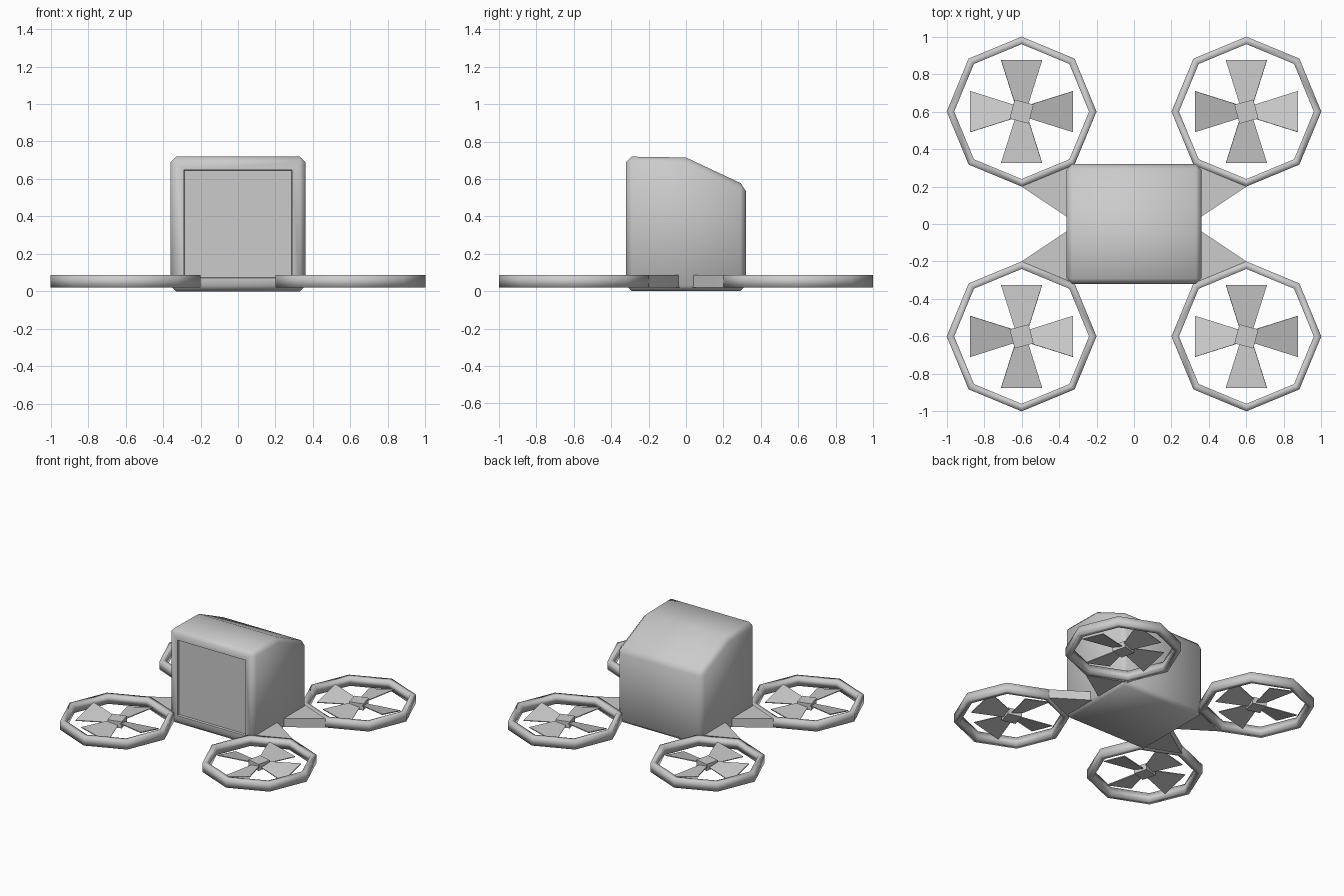
import bpy, bmesh
from math import pi, cos, sin, radians
from mathutils import Matrix, Vector

if "Cube" in bpy.data.objects:
    bpy.data.objects.remove(bpy.data.objects["Cube"])

ROTOR = Vector((0.6, 0.6, 0))
Z0, Z1 = 0.02, 0.087


def finish(bm, name, angle, mirror=False):
    bmesh.ops.recalc_face_normals(bm, faces=bm.faces)
    me = bpy.data.meshes.new(name)
    bm.to_mesh(me)
    bm.free()
    ob = bpy.data.objects.new(name, me)
    bpy.context.collection.objects.link(ob)
    if mirror:
        mod = ob.modifiers.new("Mirror", 'MIRROR')
        mod.use_axis = (True, True, False)
        mod.use_mirror_merge = False
    bpy.ops.object.select_all(action='DESELECT')
    ob.select_set(True)
    bpy.context.view_layer.objects.active = ob
    if angle:
        bpy.ops.object.shade_smooth_by_angle(angle=radians(angle))
    return ob


def prism(bm, bottom, offset):
    a = [bm.verts.new(p) for p in bottom]
    b = [bm.verts.new(Vector(p) + Vector(offset)) for p in bottom]
    bm.faces.new(a)
    bm.faces.new(b)
    n = len(a)
    for i in range(n):
        bm.faces.new((a[i], a[(i + 1) % n], b[(i + 1) % n], b[i]))


# Body: side profile extruded across, chamfered except along the roof ridge
bm = bmesh.new()
profile = [(-0.32, 0), (0.32, 0), (0.32, 0.565), (0, 0.715), (-0.32, 0.72)]
prism(bm, [(-0.36, y, z) for y, z in profile], (0.72, 0, 0))
bmesh.ops.recalc_face_normals(bm, faces=bm.faces)
edges = [e for e in bm.edges if e.calc_face_angle() > radians(35)]
bmesh.ops.bevel(bm, geom=edges, offset=0.03, segments=1, affect='EDGES', profile=0.5)

# Recessed screen on the front
bm.normal_update()
front = min(bm.faces, key=lambda f: f.normal.y - f.calc_area())
front = min((f for f in bm.faces if f.normal.y < -0.95), key=lambda f: -f.calc_area())
bmesh.ops.inset_region(bm, faces=[front], thickness=0.06)
bmesh.ops.inset_region(bm, faces=[front], thickness=0.002, depth=-0.02)
finish(bm, "body", 50)

# Octagonal rotor guards
bm = bmesh.new()
section = [(0.4, Z0), (0.4, Z1), (0.36, Z1), (0.36, Z0)]
loops = []
for i in range(8):
    a = i * pi / 4
    loops.append([bm.verts.new(ROTOR + Vector((r * cos(a), r * sin(a), z))) for r, z in section])
for i in range(8):
    p, q = loops[i], loops[(i + 1) % 8]
    for k in range(4):
        bm.faces.new((p[k], q[k], q[(k + 1) % 4], p[(k + 1) % 4]))
finish(bm, "rotor_guards", 95, True)

# Arms from the guard edge into the body
bm = bmesh.new()
arm = [(0.6, 0.2), (0.317, 0.317), (0.3, 0.25), (0.3, 0.005), (0.36, 0.04)]
prism(bm, [(x, y, Z0) for x, y in arm], (0, 0, Z1 - Z0))
finish(bm, "arms", 40, True)

# Rotor hubs: small turned blocks
bm = bmesh.new()
bmesh.ops.create_cube(bm, size=1, matrix=Matrix.Translation(ROTOR + Vector((0, 0, 0.054)))
                      @ Matrix.Rotation(radians(15), 4, 'Z') @ Matrix.Diagonal((0.105, 0.105, 0.05, 1)))
finish(bm, "rotor_hubs", 0, True)

# Pitched blades, four per rotor
bm = bmesh.new()
for i in range(4):
    m = (Matrix.Translation(ROTOR + Vector((0, 0, 0.054))) @ Matrix.Rotation(i * pi / 2, 4, 'Z')
         @ Matrix.Rotation(radians(-14), 4, 'X'))
    outline = [(0.035, -0.035), (0.275, -0.113), (0.275, 0.113), (0.035, 0.035)]
    prism(bm, [m @ Vector((x, y, -0.003)) for x, y in outline], m.to_3x3() @ Vector((0, 0, 0.006)))
finish(bm, "rotor_blades", 0, True)
